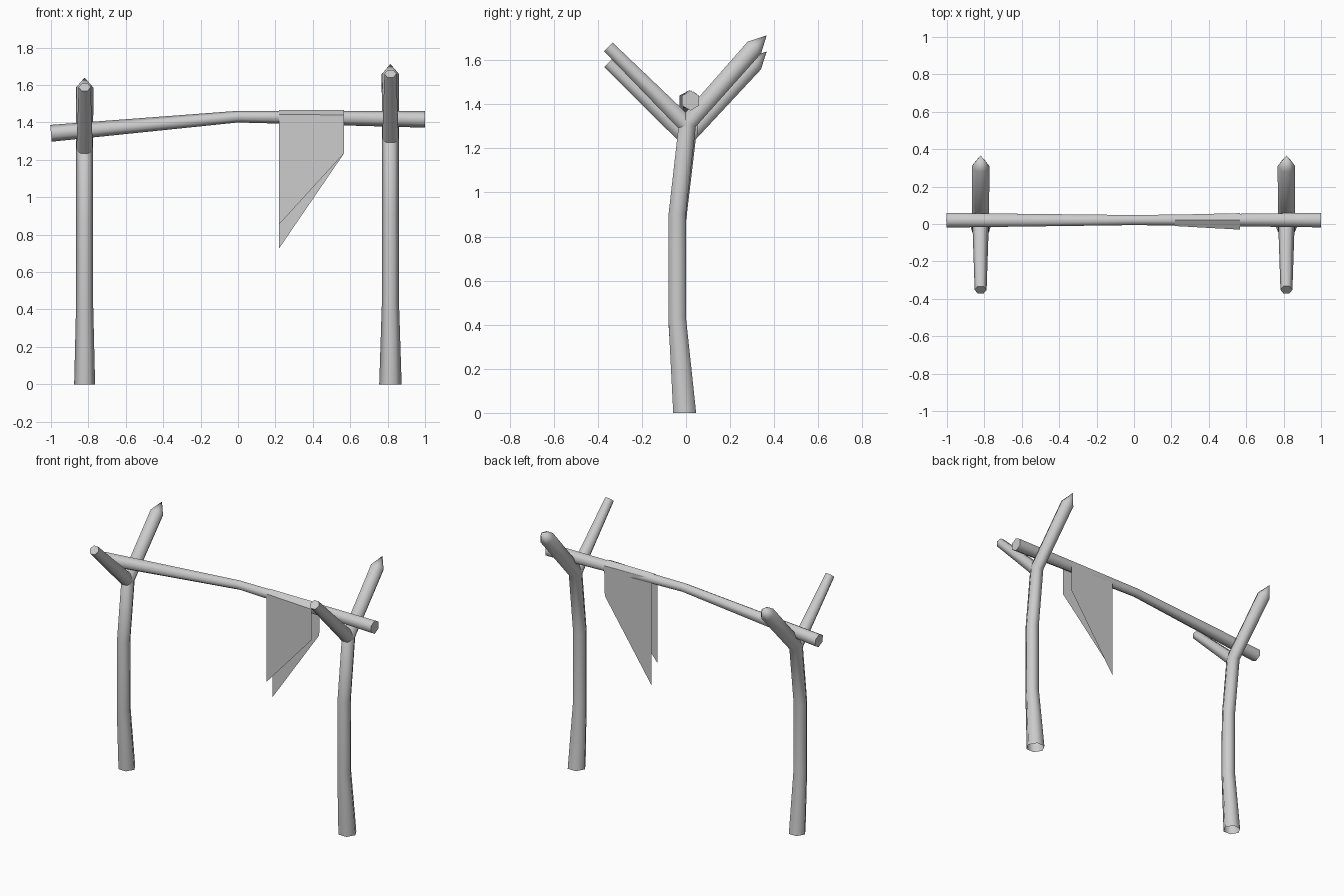
import bpy, bmesh, math
from mathutils import Vector

if "Cube" in bpy.data.objects:
    bpy.data.objects.remove(bpy.data.objects["Cube"])

wood = bpy.data.materials.new("weathered grey")
wood.diffuse_color = (0.6, 0.6, 0.6, 1)
wood.use_nodes = True
wood.node_tree.nodes["Principled BSDF"].inputs["Base Color"].default_value = wood.diffuse_color
SIDES = 6


def finish(bm, name, smooth=True):
    bmesh.ops.recalc_face_normals(bm, faces=bm.faces)
    mesh = bpy.data.meshes.new(name)
    bm.to_mesh(mesh)
    bm.free()
    mesh.materials.append(wood)
    ob = bpy.data.objects.new(name, mesh)
    bpy.context.collection.objects.link(ob)
    if smooth:
        bpy.ops.object.select_all(action='DESELECT')
        ob.select_set(True)
        bpy.context.view_layer.objects.active = ob
        bpy.ops.object.shade_smooth_by_angle(angle=math.radians(62))
    return ob


def tube(name, pts, radii, side, phase=0.0, start_dir=None, cap_start=True, tip=None):
    """Six-sided mitred tube along a planar path; side is the normal of that plane."""
    bm = bmesh.new()
    pts = [Vector(p) for p in pts]
    side = Vector(side)
    segs = [(b - a).normalized() for a, b in zip(pts, pts[1:])]
    rings = []
    for i, p in enumerate(pts):
        d0, d1 = segs[max(i - 1, 0)], segs[min(i, len(segs) - 1)]
        t = (d0 + d1).normalized()
        stretch = 1 / max(t.dot(d1), 0.5)
        if i == 0 and start_dir:
            t = Vector(start_dir)
        up = side.cross(t) * stretch
        ring = []
        for k in range(SIDES):
            a = phase + math.tau * k / SIDES
            ring.append(bm.verts.new(p + radii[i] * (side * math.cos(a) + up * math.sin(a))))
        rings.append(ring)
    for r0, r1 in zip(rings, rings[1:]):
        for k in range(SIDES):
            j = (k + 1) % SIDES
            bm.faces.new((r0[k], r0[j], r1[j], r1[k]))
    if cap_start:
        bm.faces.new(rings[0])
    if tip:
        v = bm.verts.new(tip)
        for k in range(SIDES):
            bm.faces.new((rings[-1][k], rings[-1][(k + 1) % SIDES], v))
    else:
        bm.faces.new(rings[-1])
    return finish(bm, name)


# Forked posts: bent trunk running into the pointed rear branch, plus a blunt front branch
for label, x, zs, base_r in (("left", -0.82, 0.957, 0.056), ("right", 0.815, 1.0, 0.06)):
    trunk = [(-0.006, 0), (-0.04, 0.43), (-0.04, 0.90), (0.007, 1.315), (0.31, 1.657)]
    tube(label + "_post", [(x, y, z * zs) for y, z in trunk],
         [base_r, 0.046, 0.045, 0.045, 0.047], (1, 0, 0), start_dir=(0, 0, 1),
         cap_start=False, tip=(x, 0.366, 1.713 * zs))
    tube(label + "_front_branch",
         [(x, 0.005, 1.305 * zs), (x, -0.352, 1.66 * zs)],
         [0.044, 0.032], (1, 0, 0))

# Crossbar resting in the forks, thinnest in the middle
tube("crossbar", [(-1, 0.02, 1.342), (0, 0.021, 1.431), (1, 0.021, 1.417)],
     [0.045, 0.031, 0.045], (0, 1, 0), phase=math.pi / 2)

# Hanging cloth folded over the bar, with a slanted lower edge on both sides
bm = bmesh.new()
profile_l = [(-0.011, 0.855), (-0.011, 1.443), (0.021, 1.466), (0.05, 1.443), (0.05, 0.727)]
profile_r = [(-0.03, 1.235), (-0.03, 1.44), (0.021, 1.466), (0.058, 1.44), (0.05, 1.235)]
left = [bm.verts.new((0.22, y, z)) for y, z in profile_l]
right = [bm.verts.new((0.567, y, z)) for y, z in profile_r]
for i in range(4):
    bm.faces.new((left[i], right[i], right[i + 1], left[i + 1]))
finish(bm, "hanging_cloth", smooth=False)
